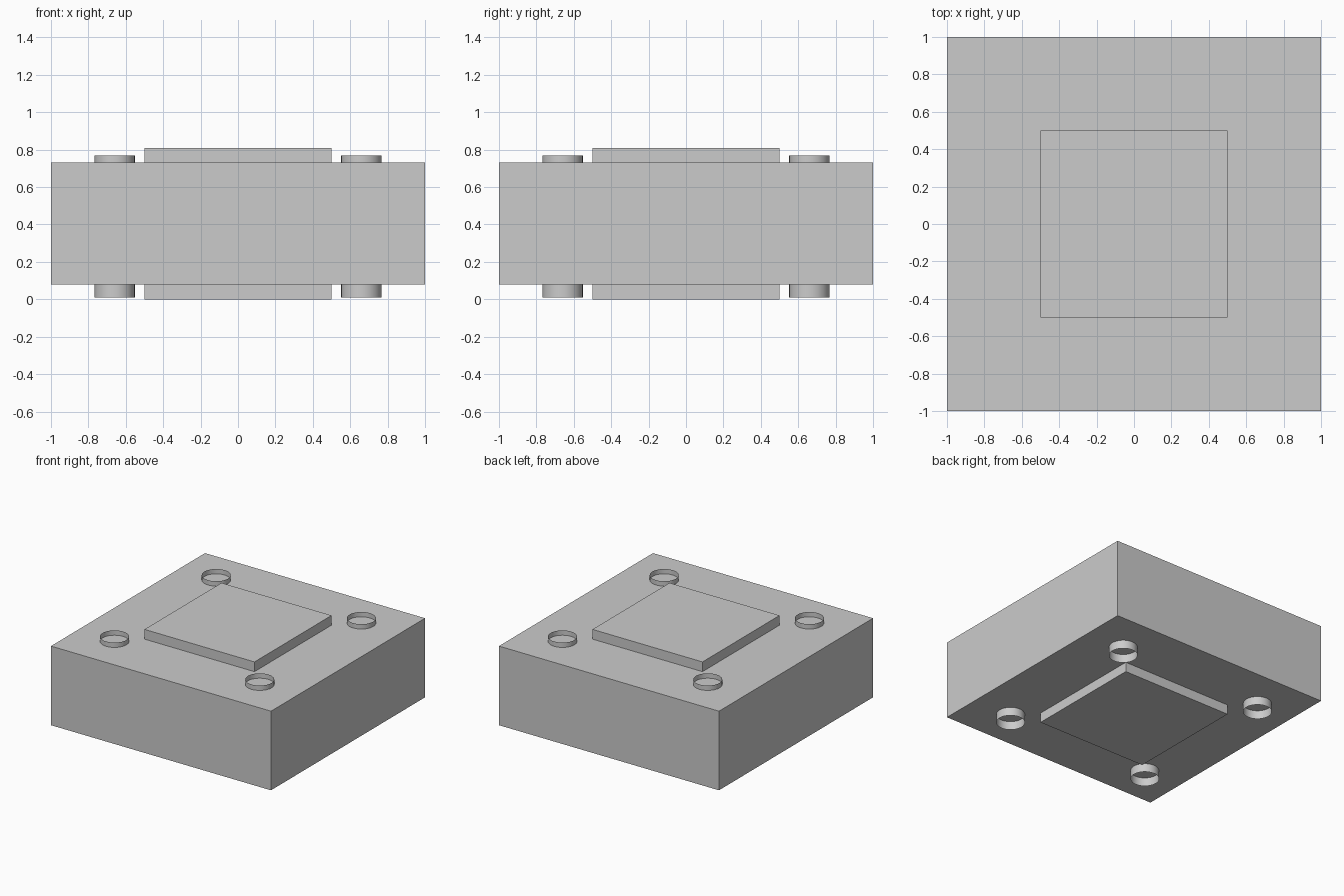
import bpy

if "Cube" in bpy.data.objects:
    bpy.data.objects.remove(bpy.data.objects["Cube"])


def block(name, half, z0, z1):
    """Square block centred on the z axis."""
    bpy.ops.mesh.primitive_cube_add(size=1, location=(0, 0, (z0 + z1) / 2))
    ob = bpy.context.object
    ob.name = name
    ob.scale = (2 * half, 2 * half, z1 - z0)
    bpy.ops.object.transform_apply(location=False, rotation=False, scale=True)
    return ob


def open_tube(name, x, y, radius, z0, z1):
    """Thin open-ended tube running through the body."""
    bpy.ops.mesh.primitive_cylinder_add(
        vertices=32, radius=radius, depth=z1 - z0,
        end_fill_type='NOTHING', location=(x, y, (z0 + z1) / 2))
    ob = bpy.context.object
    ob.name = name
    bpy.ops.object.shade_smooth_by_angle()
    return ob


# Main body with a raised square plate above and below
block("body", 1.0, 0.08, 0.73)
block("top_plate", 0.5, 0.73, 0.81)
block("bottom_plate", 0.5, 0.0, 0.08)

# Corner tubes, showing as rings on top and underneath
for side, sx in (("left", -1), ("right", 1)):
    for end, sy in (("front", -1), ("back", 1)):
        open_tube(f"{end}_{side}_tube", sx * 0.66, sy * 0.66, 0.108, 0.01, 0.77)
